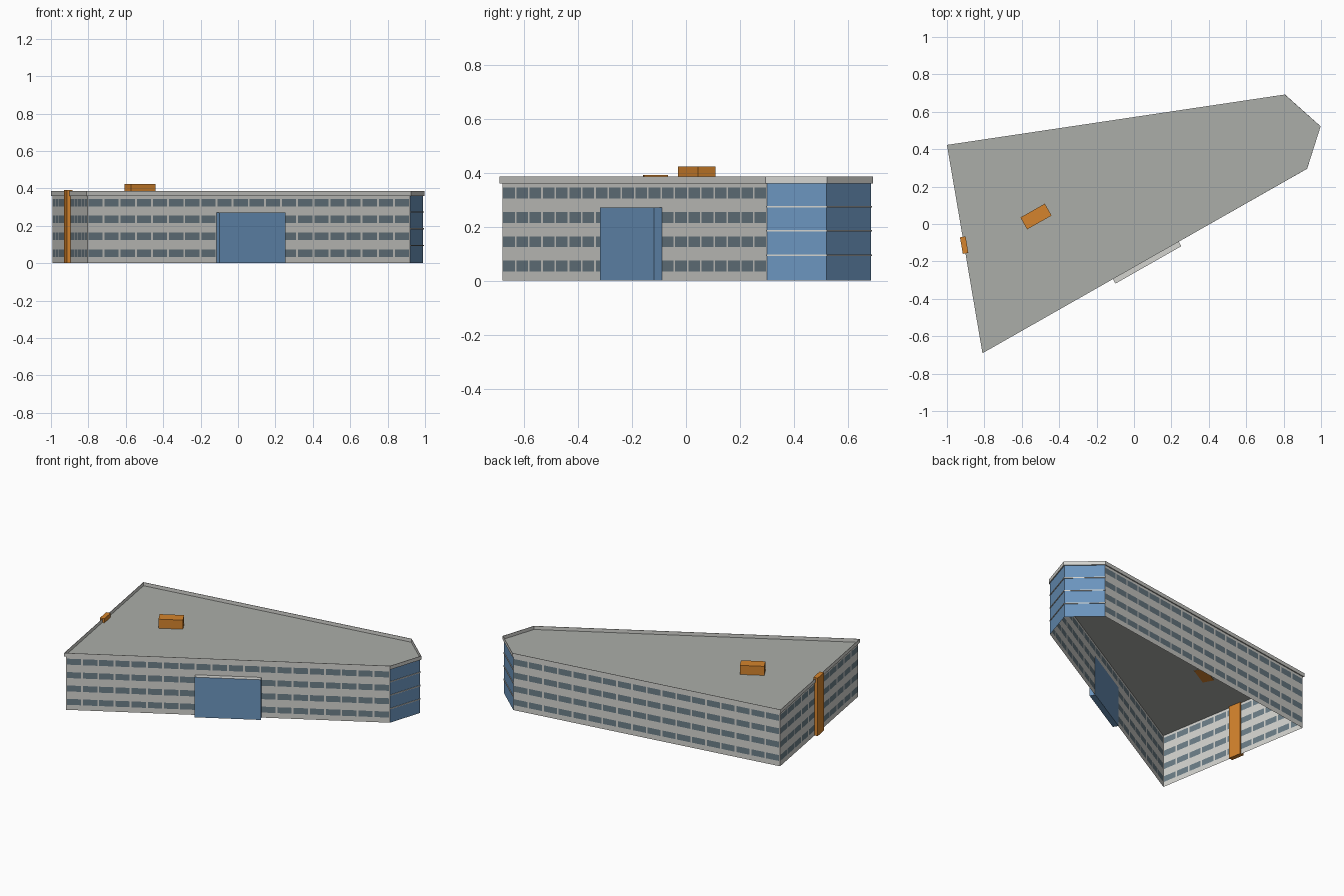
import bpy, bmesh, math
from mathutils import Vector, Matrix

old = bpy.data.objects.get("Cube")
if old:
    bpy.data.objects.remove(old, do_unlink=True)


def srgb(r, g, b):
    return tuple((c / 255 / 12.92) if c < 11 else ((c / 255 + 0.055) / 1.055) ** 2.4
                 for c in (r, g, b)) + (1.0,)


def material(name, rgb):
    m = bpy.data.materials.new(name)
    m.use_nodes = True
    col = srgb(*rgb)
    m.diffuse_color = col
    m.node_tree.nodes["Principled BSDF"].inputs["Base Color"].default_value = col
    return m


CONCRETE = material("light concrete", (211, 211, 207))
WINDOW = material("window slate", (108, 126, 135))
GLASS = material("blue glass", (107, 149, 190))
DECK = material("roof grey", (171, 174, 169))
ORANGE = material("orange panel", (213, 132, 45))

# Plan corners, counter-clockwise from the front left of the plan
PLAN = [Vector(p) for p in ((-0.805, -0.68), (0.92, 0.30), (0.99, 0.52),
                            (0.805, 0.685), (-0.992, 0.417))]
EAVES, TOP = 0.36, 0.385
STOREYS = 4
STOREY = EAVES / STOREYS


def finish(bm, name, *mats):
    me = bpy.data.meshes.new(name)
    bm.to_mesh(me)
    bm.free()
    ob = bpy.data.objects.new(name, me)
    bpy.context.collection.objects.link(ob)
    for m in mats:
        me.materials.append(m)
    return ob


def outward(a, b):
    d = (b - a).normalized()
    return Vector((d.y, -d.x))


def offset_plan(dist):
    pts = []
    for i, p in enumerate(PLAN):
        n1 = outward(PLAN[i - 1], p)
        n2 = outward(p, PLAN[(i + 1) % len(PLAN)])
        pts.append(p + (n1 + n2) * dist / (1 + n1.dot(n2)))
    return pts


def window_wall(name, a, b, bays):
    """Thin wall sheet whose grid cells are alternately wall and window."""
    gap = 0.06
    us = [0.0]
    for i in range(bays):
        us += [(i + gap) / bays, (i + 1 - gap) / bays]
    us.append(1.0)
    zs = [0.0]
    for s in range(STOREYS):
        zs += [s * STOREY + 0.034, s * STOREY + 0.074]
    zs.append(EAVES)
    bm = bmesh.new()
    rows = [[bm.verts.new((*a.lerp(b, u), z)) for u in us] for z in zs]
    for j in range(len(zs) - 1):
        for i in range(len(us) - 1):
            f = bm.faces.new((rows[j][i], rows[j][i + 1], rows[j + 1][i + 1], rows[j + 1][i]))
            f.material_index = int(i % 2 == 1 and j % 2 == 1)
    finish(bm, name, CONCRETE, WINDOW)


def sheet(name, points, z0, z1, mat):
    bm = bmesh.new()
    for a, b in zip(points, points[1:]):
        bm.faces.new([bm.verts.new(v) for v in
                      ((*a, z0), (*b, z0), (*b, z1), (*a, z1))])
    bmesh.ops.remove_doubles(bm, verts=bm.verts, dist=1e-5)
    return finish(bm, name, mat)


def box(name, centre, size, z0, z1, angle, *mats):
    bm = bmesh.new()
    bmesh.ops.create_cube(bm, size=1)
    bm.transform(Matrix.Translation((*centre, (z0 + z1) / 2))
                 @ Matrix.Rotation(angle, 4, 'Z')
                 @ Matrix.Diagonal((*size, z1 - z0, 1)))
    bm.normal_update()
    if len(mats) > 1:
        for f in bm.faces:
            f.material_index = int(f.normal.z > 0.9)
    return finish(bm, name, *mats)


# Office walls with window bands
window_wall("front_wall", PLAN[0], PLAN[1], 20)
window_wall("back_wall", PLAN[3], PLAN[4], 18)
window_wall("side_wall", PLAN[4], PLAN[0], 11)

# Glazed end with thin floor edges
sheet("glass_end", PLAN[1:4], 0, EAVES, GLASS)
edge = offset_plan(0.004)[1:4]
for s in range(1, STOREYS):
    z = s * STOREY + 0.004
    bm = bmesh.new()
    for i in range(2):
        quad = [edge[i], edge[i + 1], PLAN[i + 2], PLAN[i + 1]]
        low = [bm.verts.new((*p, z - 0.003)) for p in quad]
        high = [bm.verts.new((*p, z + 0.003)) for p in quad]
        bm.faces.new(low[::-1])
        bm.faces.new(high)
        for k in range(4):
            m = (k + 1) % 4
            bm.faces.new((low[k], low[m], high[m], high[k]))
    finish(bm, f"floor_edge_{s}", CONCRETE)

# Roof deck and parapet
rim = offset_plan(0.007)
bm = bmesh.new()
bm.faces.new([bm.verts.new((*p, EAVES + 0.002)) for p in rim])
finish(bm, "roof_deck", DECK)
parapet = sheet("parapet", rim + rim[:1], EAVES, TOP, CONCRETE)
solid = parapet.modifiers.new("thickness", 'SOLIDIFY')
solid.thickness = 0.003
solid.offset = -1

# Glass entrance box standing against the front wall
along = (PLAN[1] - PLAN[0]).normalized()
normal = outward(PLAN[0], PLAN[1])
mid = Vector((0.06, 0))
mid.y = PLAN[0].y + (mid.x - PLAN[0].x) * along.y / along.x
box("entrance", mid + normal * 0.016, (0.405, 0.037), 0, 0.27,
    math.atan2(along.y, along.x), GLASS, CONCRETE)

# Orange stair strip through the side wall and rooftop plant box
d = PLAN[4] - PLAN[0]
box("side_strip", (-0.908, -0.113), (0.09, 0.03), 0, 0.39,
    math.atan2(d.y, d.x), ORANGE)
box("roof_box", (-0.524, 0.04), (0.15, 0.073), EAVES, 0.423,
    math.radians(29.5), ORANGE)
